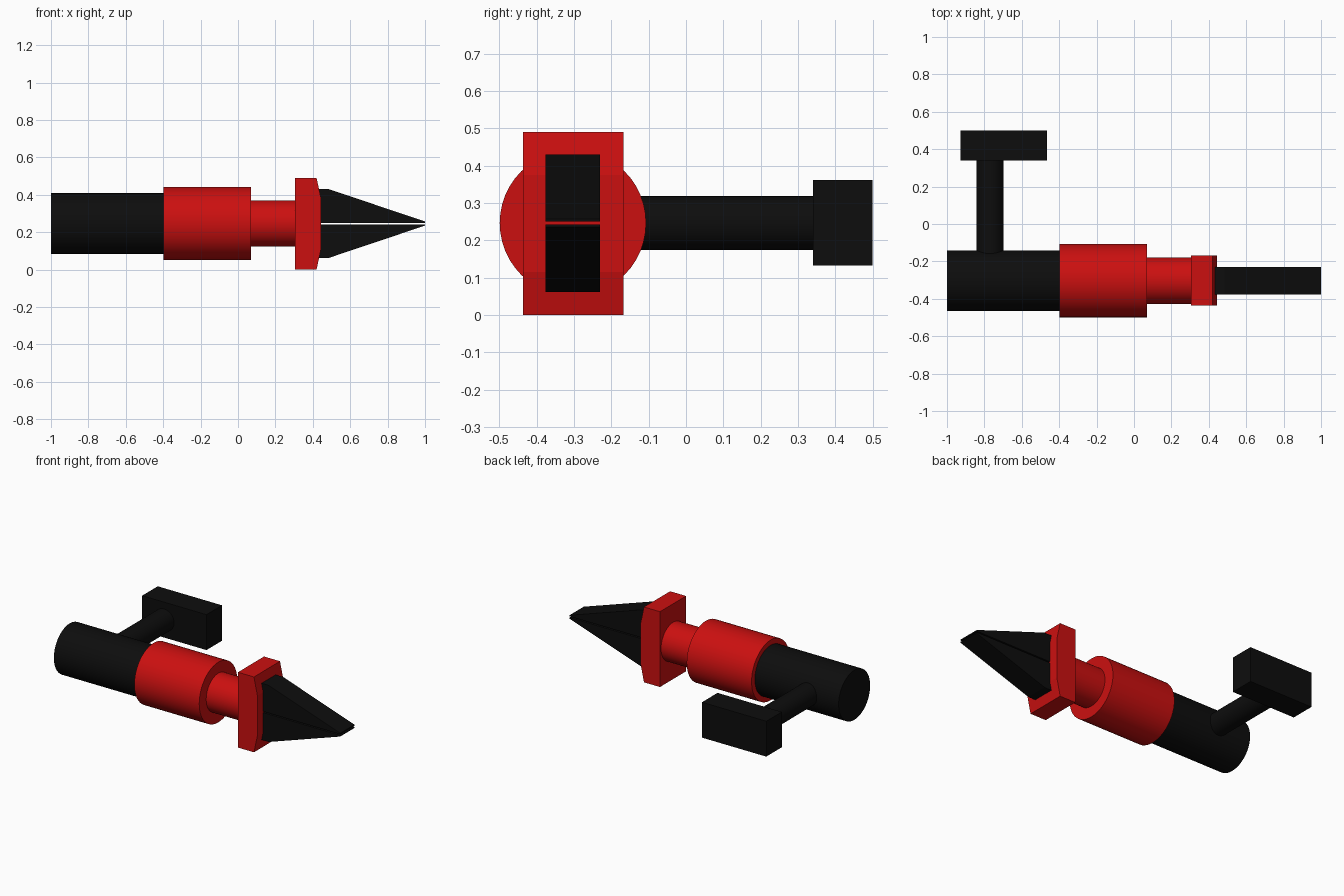
import bpy, bmesh, math
from mathutils import Vector

cube = bpy.data.objects.get("Cube")
if cube:
    bpy.data.objects.remove(cube, do_unlink=True)

AXIS_Y, AXIS_Z = -0.303, 0.246


def make_material(name, rgb):
    mat = bpy.data.materials.new(name)
    mat.use_nodes = True
    mat.diffuse_color = (*rgb, 1)
    mat.node_tree.nodes["Principled BSDF"].inputs["Base Color"].default_value = (*rgb, 1)
    return mat


RED = make_material("red", (0.6, 0.005, 0.005))
BLACK = make_material("black", (0.004, 0.004, 0.004))


def cylinder(name, start, end, radius, mat):
    """Cylinder running between two points."""
    a, b = Vector(start), Vector(end)
    bpy.ops.mesh.primitive_cylinder_add(vertices=48, radius=radius, depth=(b - a).length,
                                        location=(a + b) / 2)
    obj = bpy.context.object
    obj.name = name
    obj.rotation_euler = (b - a).to_track_quat('Z', 'Y').to_euler()
    obj.data.materials.append(mat)
    bpy.ops.object.shade_smooth_by_angle(angle=math.radians(30))
    return obj


def extruded_profile(name, profile, y0, y1, mat):
    """Extrude an (x, z) outline from y0 to y1."""
    bm = bmesh.new()
    face = bm.faces.new([bm.verts.new((x, y0, z)) for x, z in profile])
    side = bmesh.ops.extrude_face_region(bm, geom=[face])
    verts = [g for g in side["geom"] if isinstance(g, bmesh.types.BMVert)]
    bmesh.ops.translate(bm, verts=verts, vec=(0, y1 - y0, 0))
    bmesh.ops.recalc_face_normals(bm, faces=bm.faces)
    mesh = bpy.data.meshes.new(name)
    bm.to_mesh(mesh)
    bm.free()
    mesh.materials.append(mat)
    obj = bpy.data.objects.new(name, mesh)
    bpy.context.collection.objects.link(obj)
    return obj


# Barrel sections along the main axis
for name, x0, x1, radius, mat in [("rear_barrel", -1.0, -0.39, 0.162, BLACK),
                                  ("collar", -0.397, 0.07, 0.196, RED),
                                  ("neck", 0.06, 0.32, 0.124, RED)]:
    cylinder(name, (x0, AXIS_Y, AXIS_Z), (x1, AXIS_Y, AXIS_Z), radius, mat)

# Jaw plate with bevelled top and bottom edges at the front
extruded_profile("jaw_plate", [(0.305, 0.0), (0.42, 0.0), (0.445, 0.115), (0.445, 0.375),
                               (0.42, 0.49), (0.305, 0.49)], -0.436, -0.168, RED)

# Two wedge jaws, mirrored about the axis with a thin gap between them
for name, sign in (("upper_jaw", 1), ("lower_jaw", -1)):
    outline = [(0.43, 0.004), (1.0, 0.004), (1.0, 0.011), (0.485, 0.184), (0.43, 0.184)]
    extruded_profile(name, [(x, AXIS_Z + sign * h) for x, h in outline],
                     -0.377, -0.231, BLACK)

# Side arm and its end block
cylinder("side_arm", (-0.77, -0.25, AXIS_Z), (-0.77, 0.35, AXIS_Z), 0.072, BLACK)
extruded_profile("end_block", [(-0.928, 0.132), (-0.465, 0.132), (-0.465, 0.362),
                               (-0.928, 0.362)], 0.34, 0.5, BLACK)
